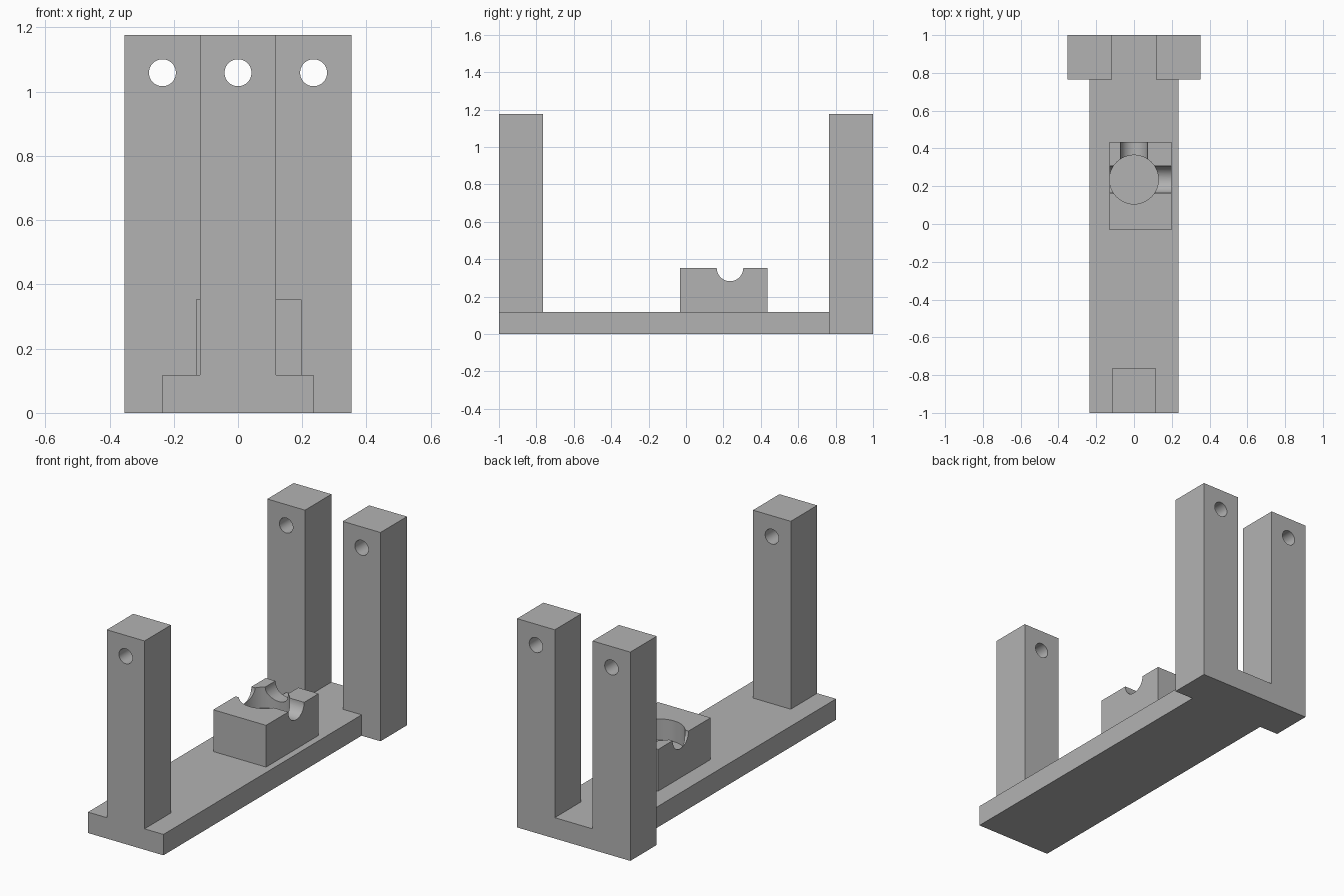
import bpy
import math

cube = bpy.data.objects.get("Cube")
if cube:
    bpy.data.objects.remove(cube, do_unlink=True)

grey = bpy.data.materials.new("plain grey")
grey.use_nodes = True
grey.diffuse_color = (0.45, 0.45, 0.45, 1)
grey.node_tree.nodes["Principled BSDF"].inputs["Base Color"].default_value = grey.diffuse_color


def box(name, low, high):
    """Box between two opposite corners."""
    centre = [(a + b) / 2 for a, b in zip(low, high)]
    bpy.ops.mesh.primitive_cube_add(size=1, location=centre)
    ob = bpy.context.object
    ob.name = name
    ob.scale = [b - a for a, b in zip(low, high)]
    bpy.ops.object.transform_apply(location=True, rotation=False, scale=True)
    ob.data.materials.append(grey)
    return ob


def rod(name, centre, radius, length, axis):
    """Cylinder along the named axis."""
    turn = {"x": (0, math.pi / 2, 0), "y": (math.pi / 2, 0, 0), "z": (0, 0, 0)}[axis]
    bpy.ops.mesh.primitive_cylinder_add(vertices=48, radius=radius, depth=length,
                                        location=centre, rotation=turn)
    ob = bpy.context.object
    ob.name = name
    ob.data.materials.append(grey)
    return ob


def combine(target, other, operation):
    """Apply a boolean and remove the helper."""
    bpy.ops.object.select_all(action="DESELECT")
    bpy.context.view_layer.objects.active = target
    target.select_set(True)
    mod = target.modifiers.new(operation.lower(), "BOOLEAN")
    mod.operation = operation
    mod.solver = "EXACT"
    mod.object = other
    bpy.ops.object.modifier_apply(modifier=mod.name)
    bpy.data.objects.remove(other, do_unlink=True)


unit = 2 / 17           # half a post width
base_top = unit
post_top = 10 * unit
inner = 1 - 2 * unit    # inner face of the posts along y

# Base plate and three posts joined into one body
stand = box("stand", (-2 * unit, -1, 0), (2 * unit, 1, base_top))
combine(stand, box("front_post", (-unit, -1, 0), (unit, -inner, post_top)), "UNION")
for side in (-1, 1):
    x = side * 2 * unit
    post = box("back_post", (x - unit, inner, 0), (x + unit, 1, post_top))
    combine(stand, post, "UNION")

# Holes through the post tops
for x, y in ((0, unit - 1), (-2 * unit, 1 - unit), (2 * unit, 1 - unit)):
    combine(stand, rod("post_hole", (x, y, 9 * unit), 0.042, 0.5, "y"), "DIFFERENCE")

# Holder block with a round pocket and two half-round grooves
block_top = 3 * unit
pocket_y = 2 * unit
block = box("holder_block", (-0.131, -0.033, base_top), (0.198, 0.435, block_top))
combine(block, rod("pocket", (0, pocket_y, block_top), 0.1294, 2 * unit, "z"), "DIFFERENCE")
combine(block, rod("cross_groove", (0, pocket_y, block_top), 0.071, 0.8, "x"), "DIFFERENCE")
combine(block, rod("back_groove", (0, pocket_y + 0.2, block_top), 0.071, 0.4, "y"), "DIFFERENCE")

# Smooth the round cuts and keep the edges crisp
for ob in (stand, block):
    bpy.ops.object.select_all(action="DESELECT")
    bpy.context.view_layer.objects.active = ob
    ob.select_set(True)
    bpy.ops.object.shade_smooth_by_angle(angle=math.radians(30))
